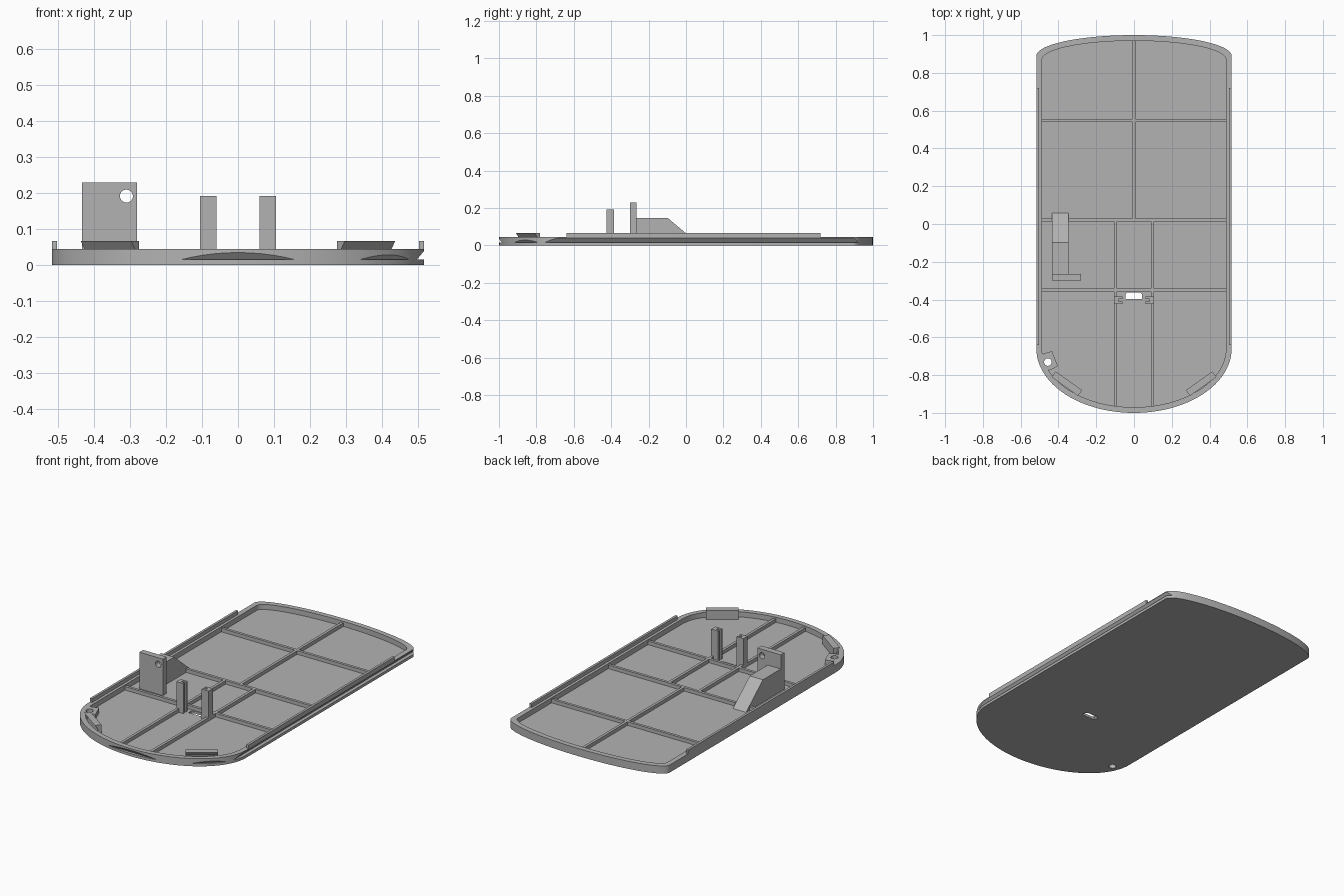
import bpy, bmesh, math
from mathutils import Vector, Matrix

cube = bpy.data.objects.get("Cube")
if cube:
    bpy.data.objects.remove(cube, do_unlink=True)

grey = bpy.data.materials.new("plain grey")
grey.use_nodes = True
tone = (0.45, 0.45, 0.45, 1)
grey.diffuse_color = tone
grey.node_tree.nodes["Principled BSDF"].inputs["Base Color"].default_value = tone

FLOOR, RIM, HALF = 0.015, 0.045, 0.517


def extrude(name, points, start, end, axes="xyz", matrix=None):
    """Extrude a 2D profile; axes names the two profile axes, then the depth axis."""
    bm = bmesh.new()
    order = ["xyz".index(a) for a in axes]

    def place(p, d):
        co = Vector((0, 0, 0))
        co[order[0]], co[order[1]], co[order[2]] = p[0], p[1], d
        return bm.verts.new(co)

    face = bm.faces.new([place(p, start) for p in points])
    depth = Vector((0, 0, 0))
    depth[order[2]] = end - start
    moved = bmesh.ops.extrude_face_region(bm, geom=[face], use_keep_orig=True)["geom"]
    bmesh.ops.translate(bm, vec=depth, verts=[v for v in moved if isinstance(v, bmesh.types.BMVert)])
    if matrix:
        bm.transform(matrix)
    bmesh.ops.recalc_face_normals(bm, faces=bm.faces)
    mesh = bpy.data.meshes.new(name)
    bm.to_mesh(mesh)
    bm.free()
    mesh.materials.append(grey)
    obj = bpy.data.objects.new(name, mesh)
    bpy.context.scene.collection.objects.link(obj)
    return obj


def box(name, x0, x1, y0, y1, z0, z1):
    return extrude(name, [(x0, y0), (x1, y0), (x1, y1), (x0, y1)], z0, z1)


def circle(cx, cy, r, n=32):
    return [(cx + r * math.cos(2 * math.pi * i / n), cy + r * math.sin(2 * math.pi * i / n))
            for i in range(n)]


def outline(a, back_y, back_b, front_y, front_b, n=48):
    """Straight sides closed by a shallow elliptical back and a deep elliptical front."""
    turn = [math.pi * i / n for i in range(n + 1)]
    back = [(a * math.cos(t), back_y + back_b * math.sin(t)) for t in turn]
    front = [(-a * math.cos(t), front_y - front_b * math.sin(t)) for t in turn]
    return back + front


def cut(target, cutters):
    for c in cutters:
        c.hide_render = True
        c.hide_set(True)
        mod = target.modifiers.new("cut", "BOOLEAN")
        mod.operation, mod.solver, mod.object = "DIFFERENCE", "EXACT", c
    bpy.context.view_layer.update()
    deps = bpy.context.evaluated_depsgraph_get()
    mesh = bpy.data.meshes.new_from_object(target.evaluated_get(deps))
    target.modifiers.clear()
    target.data = mesh


def edge_frame(p, q):
    """Local x runs outward, local y runs along the line from p to q."""
    p, q = Vector((*p, 0)), Vector((*q, 0))
    along = (q - p).normalized()
    out = along.cross(Vector((0, 0, 1)))
    m = Matrix((out, along, (0, 0, 1))).transposed().to_4x4()
    m.translation = (p + q) / 2
    return m, (q - p).length


# Tray shell, hollowed from above
tray = extrude("tray", outline(HALF, 0.89, 0.11, -0.66, 0.34), 0, RIM)
cavity = extrude("cavity_cutter", outline(HALF - 0.03, 0.87, 0.10, -0.66, 0.31), FLOOR, 0.1)

# Straight undercut grooves around the rim
side = HALF - 0.02
chords = [((side, -0.9), (side, 1.1)), ((-side, 1.1), (-side, -0.9)),
          ((-0.155, -0.984), (0.155, -0.984)),
          ((0.34, -0.916), (0.475, -0.794)), ((-0.475, -0.794), (-0.34, -0.916))]
wedge = [(0, 0.016), (0.06, 0.016), (0.06, 0.088)]
grooves = []
for p, q in chords:
    m, length = edge_frame(p, q)
    reach = length / 2 + 0.02
    grooves.append(extrude("groove_cutter", wedge, -reach, reach, "xzy", m))

# Slot and screw hole through the floor
slot = extrude("slot_cutter", [(-0.045, -0.397), (0.042, -0.397), (0.042, -0.372), (0.032, -0.362),
                               (-0.035, -0.362), (-0.045, -0.372)], -0.1, 0.1)
screw = extrude("screw_cutter", circle(-0.456, -0.731, 0.02), -0.1, 0.1)
cut(tray, [cavity, slot, screw] + grooves)

# Screw boss in the front corner
boss = extrude("screw_boss", [(-0.49, -0.69), (-0.434, -0.673), (-0.403, -0.752),
                              (-0.445, -0.775), (-0.48, -0.765)], 0.01, RIM - 0.0005)
cut(boss, [screw])

# Stiffening ribs on the floor
for y in (0.548, 0.02, -0.35):
    box("cross_rib", -0.492, 0.492, y - 0.008, y + 0.008, 0.01, 0.036)
box("back_rib", -0.008, 0.008, 0.02, 0.975, 0.01, 0.036)
for s in (-1, 1):
    x = s * 0.097
    box("front_rib", x - 0.008, x + 0.008, -0.965, 0.02, 0.01, 0.036)

# Parts mirrored on both sides
for s, label in ((1, "left"), (-1, "right")):
    # Locating rail on the rim
    box(label + "_rail", *sorted((s * 0.503, s * HALF)), -0.64, 0.72, RIM - 0.002, 0.067)
    # Channel post, open towards the middle
    channel = [(0.105, -0.424), (0.06, -0.424), (0.06, -0.411), (0.082, -0.411),
               (0.082, -0.398), (0.06, -0.398), (0.06, -0.385), (0.105, -0.385)]
    extrude(label + "_post", [(s * px, py) for px, py in channel], 0.01, 0.192)
    # Snap clip with an overhanging lip
    ends = [(s * 0.275, -0.88), (s * 0.415, -0.78)][::s]
    m, length = edge_frame(*ends)
    extrude(label + "_clip", [(0, 0.01), (0.02, 0.01), (0.02, RIM), (0.037, 0.067), (0, 0.067)],
            -length / 2, length / 2, "xzy", m)

# Upright bracket plate with a pivot hole, and its sloped brace
plate = box("bracket_plate", -0.433, -0.28, -0.3, -0.265, 0.01, 0.23)
pivot = extrude("pivot_cutter", circle(-0.31, 0.192, 0.018), -0.4, -0.2, "xzy")
cut(plate, [pivot])
extrude("bracket_brace", [(-0.27, 0.01), (0.065, 0.01), (-0.098, 0.147), (-0.27, 0.147)],
        -0.433, -0.347, "yzx")

# Smooth the curved walls, keep the edges crisp
bpy.ops.object.select_all(action="DESELECT")
for o in (tray, boss, plate):
    o.select_set(True)
bpy.context.view_layer.objects.active = tray
bpy.ops.object.shade_smooth_by_angle(angle=math.radians(25))
